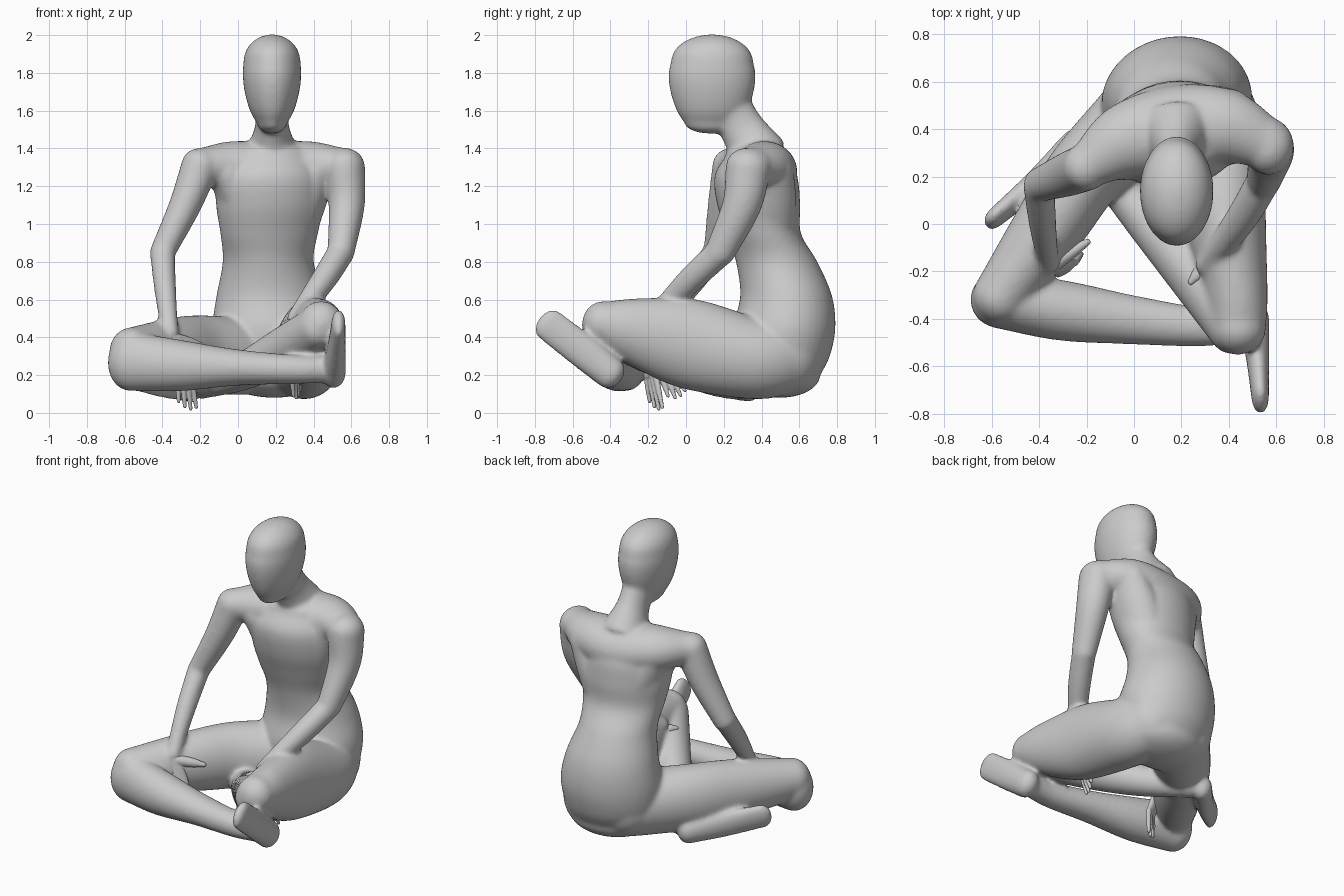
import bpy, bmesh, math
from mathutils import Vector

cube = bpy.data.objects.get("Cube")
if cube:
    bpy.data.objects.remove(cube, do_unlink=True)

grey = bpy.data.materials.new("matte grey")
grey.use_nodes = True
tone = (0.6, 0.6, 0.6, 1)
grey.diffuse_color = tone
grey.node_tree.nodes["Principled BSDF"].inputs["Base Color"].default_value = tone


def spline(points, steps=8):
    """Smooth path through (x, y, z, half_a, half_b) sections."""
    pts = [Vector(p) for p in points]
    pts = [2 * pts[0] - pts[1]] + pts + [2 * pts[-1] - pts[-2]]
    path = []
    for p, q, r, s in zip(pts, pts[1:], pts[2:], pts[3:]):
        for i in range(steps):
            t = i / steps
            path.append(0.5 * (2 * q + (r - p) * t + (2 * p - 5 * q + 4 * r - s) * t ** 2
                               + (3 * q - p - 3 * r + s) * t ** 3))
    return path + [pts[-2]]


def loft(bm, points, side, caps=(0.9, 0.9), sides=40, level=False):
    """Closed tube of elliptical sections with rounded ends; half_a lies along side."""
    path = spline(points)
    mid = [p.xyz for p in path]
    n = len(path)
    rings = []
    for i, p in enumerate(path):
        tan = (mid[min(i + 1, n - 1)] - mid[max(i - 1, 0)]).normalized()
        rings.append((mid[i], Vector(Z) if level else tan, p[3], p[4]))

    def cap(ring, way, depth):
        c, tan, a, b = ring
        out = []
        for k in range(1, 9):
            ang = math.radians(10.5 * k)
            out.append((c + tan * way * depth * (a + b) / 2 * math.sin(ang), tan,
                        a * math.cos(ang), b * math.cos(ang)))
        return out

    rings = cap(rings[0], -1, caps[0])[::-1] + rings + cap(rings[-1], 1, caps[1])
    loops = []
    for c, tan, a, b in rings:
        u = Vector(side)
        u = (u - tan * u.dot(tan)).normalized()
        v = tan.cross(u)
        angles = [math.tau * k / sides for k in range(sides)]
        loops.append([bm.verts.new(c + u * a * math.cos(t) + v * b * math.sin(t)) for t in angles])
    for low, high in zip(loops, loops[1:]):
        for k in range(sides):
            j = (k + 1) % sides
            bm.faces.new((low[k], low[j], high[j], high[k]))
    bm.faces.new(loops[0][::-1])
    bm.faces.new(loops[-1])


def finish(bm, name, voxel, rounds):
    """Fuse the overlapping tubes into one smooth skin."""
    mesh = bpy.data.meshes.new(name)
    bm.to_mesh(mesh)
    bm.free()
    mesh.materials.append(grey)
    mesh.shade_smooth()
    obj = bpy.data.objects.new(name, mesh)
    bpy.context.collection.objects.link(obj)
    fuse = obj.modifiers.new("fuse", 'REMESH')
    fuse.mode = 'VOXEL'
    fuse.voxel_size = voxel
    fuse.use_smooth_shade = True
    soften = obj.modifiers.new("soften", 'SMOOTH')
    soften.factor = 0.5
    soften.iterations = rounds


X, Y, Z = (1, 0, 0), (0, 1, 0), (0, 0, 1)
body = bmesh.new()

# torso, from seat to collar
loft(body, [(.19, .5, .2, .27, .21), (.18, .51, .3, .305, .25), (.18, .52, .45, .318, .27),
            (.17, .53, .62, .285, .242), (.16, .48, .8, .242, .215), (.165, .412, .95, .26, .195),
            (.17, .385, 1.1, .288, .218), (.17, .37, 1.25, .285, .218),
            (.18, .37, 1.36, .22, .16)], (1, .15, 0), (.5, .4), level=True)
# side muscles spreading from the waist to the shoulders
loft(body, [(.1, .42, .85, .12, .14), (.03, .385, 1.1, .125, .17), (-.05, .34, 1.28, .11, .16)], X)
loft(body, [(.24, .43, .85, .12, .14), (.33, .415, 1.1, .13, .17), (.41, .41, 1.28, .11, .16)], X)
# shoulder girdle
loft(body, [(-.19, .25, 1.31, .095, .1), (-.03, .35, 1.3, .14, .16), (.18, .4, 1.27, .165, .185),
            (.38, .41, 1.3, .14, .16), (.55, .345, 1.31, .095, .11)], Z)
# neck
loft(body, [(.18, .39, 1.36, .15, .15), (.18, .3, 1.5, .093, .12), (.18, .23, 1.62, .09, .115)],
     X, (.3, .9))
# head
loft(body, [(.18, .138, 1.53, .078, .145), (.18, .138, 1.6, .117, .188), (.18, .138, 1.7, .145, .221),
            (.18, .138, 1.79, .155, .231), (.18, .138, 1.86, .151, .218)], X, (.47, .78))

# right arm
loft(body, [(-.2, .24, 1.31, .1, .1), (-.28, .21, 1.1, .085, .095), (-.4, .165, .85, .067, .073)], X)
loft(body, [(-.4, .16, .85, .067, .07), (-.385, 0, .65, .058, .063), (-.36, -.17, .42, .046, .042)], X)
# left arm
loft(body, [(.563, .33, 1.3, .11, .12), (.575, .295, 1.1, .096, .104), (.545, .18, .85, .072, .08)], X)
loft(body, [(.545, .18, .85, .072, .075), (.45, .02, .7, .067, .07), (.305, -.175, .5, .048, .048)], X)

# right leg: thigh, shin, foot
loft(body, [(.07, .53, .31, .18, .2), (.01, .43, .3, .19, .205), (-.2, .22, .31, .165, .207),
            (-.35, 0, .315, .152, .188), (-.565, -.31, .325, .118, .128)], X)
loft(body, [(-.565, -.32, .272, .12, .157), (-.3, -.365, .25, .127, .135), (0, -.405, .24, .103, .096),
            (.3, -.435, .23, .081, .077), (.48, -.42, .23, .066, .072)], Y)
loft(body, [(.505, -.4, .21, .066, .087), (.52, -.55, .33, .05, .092), (.532, -.73, .47, .037, .09)], X)
# left leg: thigh, shin, foot
loft(body, [(.3, .53, .31, .19, .21), (.355, .35, .29, .194, .217), (.385, 0, .37, .172, .237),
            (.43, -.3, .44, .134, .17), (.44, -.445, .475, .116, .118)], X)
loft(body, [(.42, -.445, .455, .105, .115), (.25, -.21, .34, .113, .123), (.03, .05, .22, .096, .1),
            (-.19, .3, .145, .066, .072)], X)
loft(body, [(-.25, .34, .135, .06, .078), (-.42, .17, .17, .05, .087), (-.585, .027, .21, .038, .084)], X)
finish(body, "seated_figure", .011, 20)


def hand(name, wrist, knuckle, tip, spread, thumb_tip):
    """Flat palm, four drooping fingers and a thumb."""
    bm = bmesh.new()
    w, k, t, way, thumb = map(Vector, (wrist, knuckle, tip, spread, thumb_tip))
    way.normalize()
    mid = w.lerp(k, .55)
    loft(bm, [(*w, .038, .036), (*mid, .052, .03), (*k, .057, .021)], way, (.9, .5))
    for i in range(4):
        off = (i - 1.5) * .028
        reach = (.95, 1, .93, .78)[3 - i]
        a = k + way * off
        b = k.lerp(t, reach) + way * off * 1.3
        loft(bm, [(*a, .017, .017), (*a.lerp(b, .5), .015, .015), (*b, .01, .01)], way, sides=12)
    base = w.lerp(k, .15) + way * .02
    loft(bm, [(*base, .036, .036), (*base.lerp(thumb, .55), .029, .027), (*thumb, .014, .014)],
         Z, sides=16)
    finish(bm, name, .005, 4)


hand("right_hand", (-.36, -.17, .42), (-.285, -.185, .2), (-.265, -.155, .02), (.8, .55, 0),
     (-.195, -.075, .36))
hand("left_hand", (.305, -.175, .5), (.295, -.115, .25), (.315, -.04, .08), (-.35, -.9, 0),
     (.24, -.245, .47))
